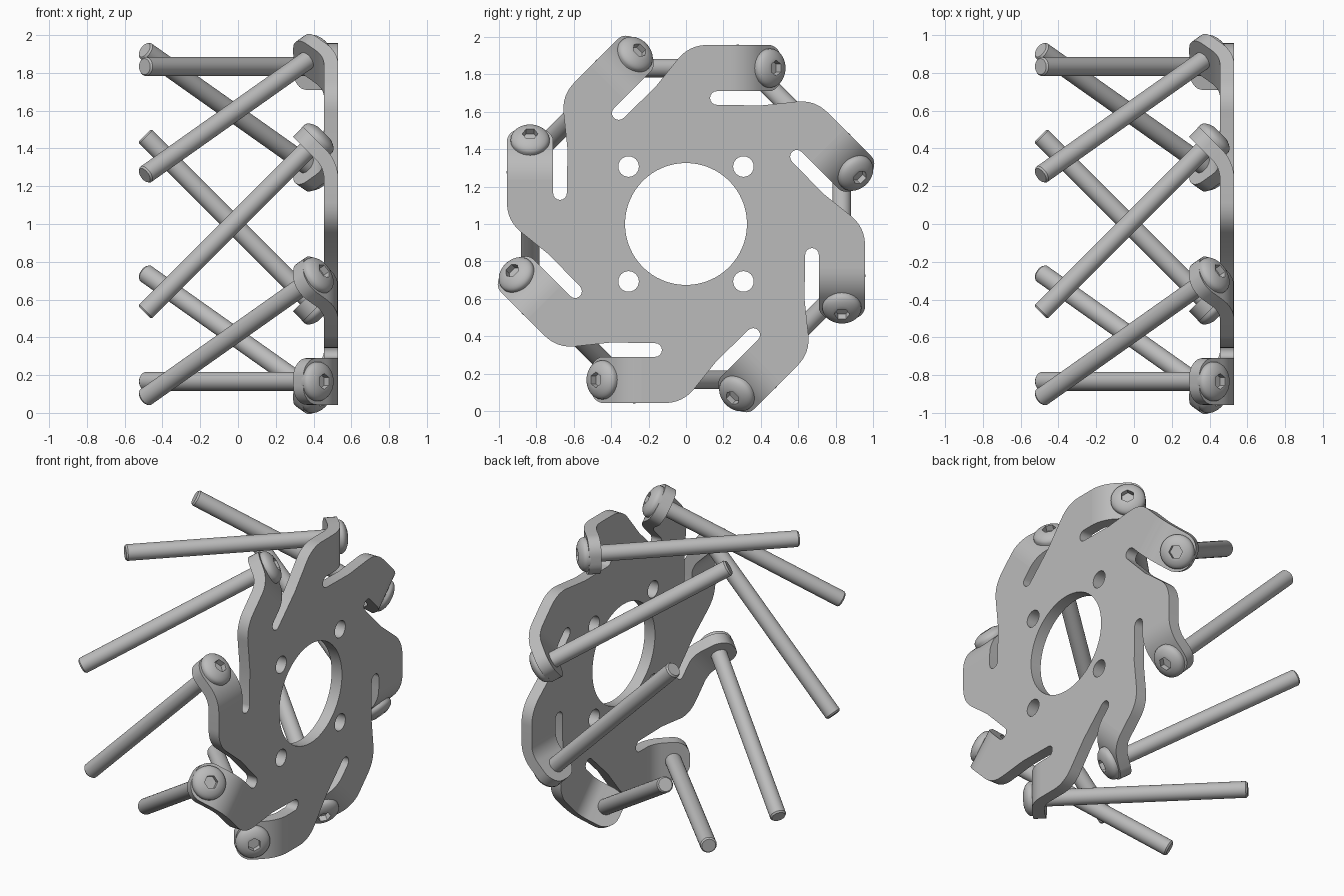
import bpy, bmesh, math
from mathutils import Matrix, Vector

if "Cube" in bpy.data.objects:
    bpy.data.objects.remove(bpy.data.objects["Cube"])

ARMS = 8
OUT, THICK = 0.53, 0.075            # outer plate surface (x) and sheet thickness
BEND_U, BEND_R = 0.239, 0.22        # where each arm starts to bend, outer radius
ARM_V, ARM_HALF = 0.8335, 0.1235    # arm centre line and half width
TIP_STRAIGHT, TIP_R = 0.17, 0.10    # straight length past bend, tip corner radius

steel = bpy.data.materials.new("steel_grey")
steel.diffuse_color = (0.5, 0.5, 0.5, 1)
steel.use_nodes = True
steel.node_tree.nodes["Principled BSDF"].inputs["Base Color"].default_value = steel.diffuse_color


def turn(k):
    """Placement of the k-th arm around the plate axis."""
    return Matrix.Translation((0, 0, 1)) @ Matrix.Rotation(-k * math.tau / ARMS, 4, 'X')


def finish(name, bm, matrix=None):
    bmesh.ops.recalc_face_normals(bm, faces=bm.faces[:])
    me = bpy.data.meshes.new(name)
    bm.to_mesh(me)
    bm.free()
    me.shade_smooth()
    me.set_sharp_from_angle(angle=math.radians(30))
    me.materials.append(steel)
    ob = bpy.data.objects.new(name, me)
    bpy.context.collection.objects.link(ob)
    if matrix:
        ob.matrix_world = matrix
    return ob


def circle(cy, cz, r, n):
    return [(cy + r * math.cos(i * math.tau / n), cz + r * math.sin(i * math.tau / n))
            for i in range(n)]


def bezier(a, b, c, n):
    a, b, c = Vector(a), Vector(b), Vector(c)
    return [tuple(a * (1 - t) ** 2 + b * 2 * t * (1 - t) + c * t * t)
            for t in (i / n for i in range(n + 1))]


def sector_outline():
    """One eighth of the plate edge: shoulder, arm root and slot."""
    pts = [(-0.165, 0.731)]
    pts += bezier((-0.045, 0.88), (0.017, 0.957), (0.115, 0.957), 8)
    pts += [(BEND_U, ARM_V + ARM_HALF), (BEND_U, ARM_V - ARM_HALF)]
    for i in range(9):
        a = math.pi / 2 + i * math.pi / 8
        pts.append((0.165 + 0.0365 * math.cos(a), 0.6735 + 0.0365 * math.sin(a)))
    return pts


# Flat plate with centre bore, four mounting holes and swirling slots
def make_plate():
    outline = []
    for k in range(ARMS):
        m = turn(k)
        outline += [(p.y, p.z) for p in (m @ Vector((0, u, v)) for u, v in sector_outline())]
    loops = [outline, circle(0, 1, 0.326, 64)]
    loops += [circle(sy * 0.307, 1 + sz * 0.307, 0.055, 24) for sy in (-1, 1) for sz in (-1, 1)]
    bm = bmesh.new()
    edges = []
    for pts in loops:
        vs = [bm.verts.new((OUT, y, z)) for y, z in pts]
        edges += [bm.edges.new((vs[i - 1], vs[i])) for i in range(len(vs))]
    bmesh.ops.triangle_fill(bm, use_beauty=True, use_dissolve=False, edges=edges,
                            normal=(1, 0, 0))
    ext = bmesh.ops.extrude_face_region(bm, geom=bm.faces[:], use_keep_orig=True)
    bmesh.ops.translate(bm, vec=(-THICK, 0, 0),
                        verts=[g for g in ext["geom"] if isinstance(g, bmesh.types.BMVert)])
    finish("plate", bm)


# Arm tab bent 45 degrees with a rounded tip
def make_tab(k):
    s45 = math.sin(math.pi / 4)
    stations = []                   # (bend angle, straight distance, half width)
    for i in range(9):
        stations.append((i * math.pi / 32, 0, ARM_HALF))
    for i in range(9):
        a = i * math.pi / 16
        stations.append((math.pi / 4, TIP_STRAIGHT - TIP_R + TIP_R * math.sin(a),
                         ARM_HALF - TIP_R + TIP_R * math.cos(a)))
    bm = bmesh.new()
    rings = []
    for ang, dist, half in stations:
        ring = []
        for depth, side in ((0, 1), (0, -1), (THICK, -1), (THICK, 1)):
            r = BEND_R - depth
            x = OUT - BEND_R + r * math.cos(ang) - dist * s45
            u = BEND_U + r * math.sin(ang) + dist * s45
            ring.append(bm.verts.new((x, u, ARM_V + side * half)))
        rings.append(ring)
    for a, b in zip(rings, rings[1:]):
        for i in range(4):
            j = (i + 1) % 4
            bm.faces.new((a[i], a[j], b[j], b[i]))
    bm.faces.new(rings[-1])
    finish(f"bent_tab_{k + 1}", bm, turn(k))


# Button head screw: lathed shaft and dome with a hexagonal socket
def make_screw(k):
    n = 36
    profile = [(0.042, -1.288, False), (0.05, -1.278, False), (0.05, -0.01, False),
               (0.104, -0.01, False), (0.104, 0.012, False)]
    for i in range(1, 9):
        t = math.radians(8 * i)
        profile.append((0.104 * math.cos(t), 0.012 + 0.05 * math.sin(t), False))
    profile += [(0.042, 0.057, True), (0.042, 0.02, True)]
    bm = bmesh.new()
    rings = []
    for r, z, is_hex in profile:
        ring = []
        for i in range(n):
            a = i * math.tau / n
            rr = r
            if is_hex:
                local = (i % (n // 6)) * math.tau / n - math.pi / 6
                rr = r * math.cos(math.pi / 6) / math.cos(local)
            ring.append(bm.verts.new((rr * math.cos(a), rr * math.sin(a), z)))
        rings.append(ring)
    for a, b in zip(rings, rings[1:]):
        for i in range(n):
            j = (i + 1) % n
            bm.faces.new((a[i], a[j], b[j], b[i]))
    bm.faces.new(rings[0])
    bm.faces.new(rings[-1])
    # Screw axis is square to the bent tab
    zx = Vector((1, 1, 0)).normalized()
    xx = Vector((0, 0, 1))
    basis = Matrix((xx, zx.cross(xx), zx)).transposed().to_4x4()
    place = Matrix.Translation((0.416, 0.442, ARM_V)) @ basis
    finish(f"screw_{k + 1}", bm, turn(k) @ place)


make_plate()
for k in range(ARMS):
    make_tab(k)
    make_screw(k)
